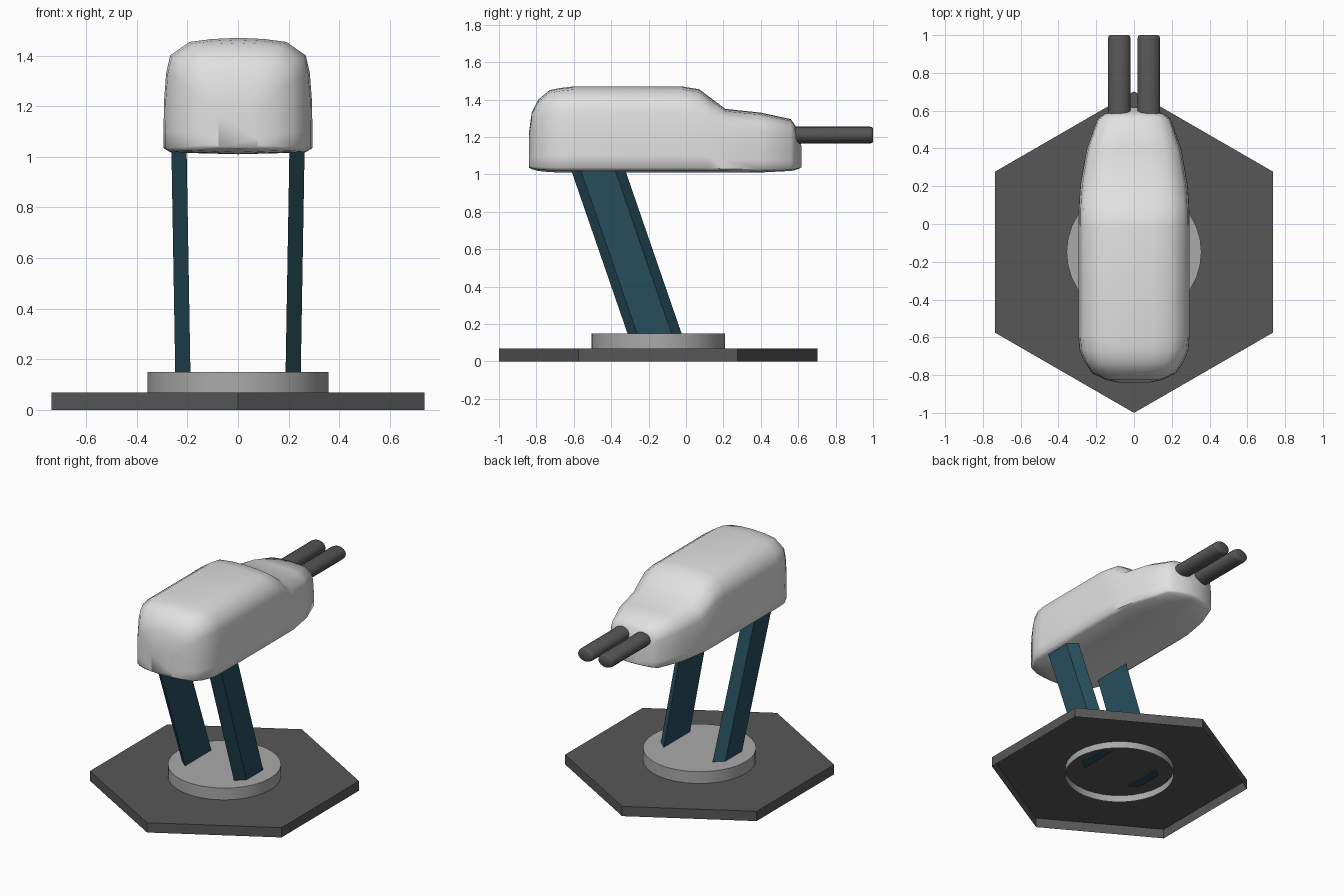
import bpy, bmesh, math

if "Cube" in bpy.data.objects:
    bpy.data.objects.remove(bpy.data.objects["Cube"])


def material(name, rgb):
    m = bpy.data.materials.new(name)
    m.diffuse_color = (*rgb, 1)
    m.use_nodes = True
    m.node_tree.nodes["Principled BSDF"].inputs["Base Color"].default_value = m.diffuse_color
    return m


LIGHT = material("light_grey", (0.75, 0.75, 0.75))
MID = material("mid_grey", (0.40, 0.40, 0.40))
DARK = material("dark_grey", (0.095, 0.095, 0.095))
TEAL = material("dark_teal", (0.02, 0.075, 0.107))


def loft(name, rings, mat, cap_start=True, cap_end=True, smooth=None):
    """Skin a row of closed rings that have equal point counts."""
    bm = bmesh.new()
    rows = [[bm.verts.new(p) for p in ring] for ring in rings]
    n = len(rows[0])
    for a, b in zip(rows, rows[1:]):
        for i in range(n):
            j = (i + 1) % n
            bm.faces.new((a[i], a[j], b[j], b[i]))
    if cap_start:
        bm.faces.new(rows[0][::-1])
    if cap_end:
        bm.faces.new(rows[-1])
    bmesh.ops.recalc_face_normals(bm, faces=bm.faces)
    me = bpy.data.meshes.new(name)
    bm.to_mesh(me)
    bm.free()
    ob = bpy.data.objects.new(name, me)
    bpy.context.collection.objects.link(ob)
    me.materials.append(mat)
    if smooth:
        bpy.ops.object.select_all(action='DESELECT')
        ob.select_set(True)
        bpy.context.view_layer.objects.active = ob
        bpy.ops.object.shade_smooth_by_angle(angle=math.radians(smooth))
    return ob


def circle(n, r):
    return [(r * math.sin(2 * math.pi * i / n), r * math.cos(2 * math.pi * i / n))
            for i in range(n)]


# Hexagonal plate and round turntable, both open underneath
CY = -0.149
for name, n, r, z0, z1, mat, smooth in (("base_plate", 6, 0.851, 0, 0.068, DARK, None),
                                        ("turntable", 32, 0.357, 0.02, 0.15, MID, 30)):
    loft(name, [[(x, y + CY, z) for x, y in circle(n, r)] for z in (z0, z1)],
         mat, cap_start=False, smooth=smooth)

# Slanted legs: wide inner face, narrower outer face
for side, label in ((1, "right"), (-1, "left")):
    rings = []
    for z in (0.06, 1.07):
        t = (z - 0.15) / 0.87
        dy, dx = -0.30 * t, 0.015 * t
        rings.append([(side * (x + dx), y + dy, z) for x, y in
                      ((0.188, -0.313), (0.248, -0.262), (0.248, -0.078), (0.188, -0.024))])
    loft(label + "_leg", rings, TEAL)

# Rounded body: stations of y, half width, top z, bottom z
stations = [
    (-0.840, 0.08, 1.22, 1.035), (-0.825, 0.15, 1.33, 1.028), (-0.79, 0.222, 1.40, 1.018),
    (-0.73, 0.262, 1.45, 1.012), (-0.67, 0.288, 1.462, 1.01), (-0.60, 0.294, 1.47, 1.01),
    (-0.30, 0.294, 1.47, 1.01), (-0.02, 0.294, 1.47, 1.01), (0.07, 0.293, 1.455, 1.01),
    (0.13, 0.290, 1.41, 1.01), (0.21, 0.284, 1.35, 1.01), (0.40, 0.25, 1.33, 1.01),
    (0.56, 0.192, 1.295, 1.018), (0.585, 0.155, 1.26, 1.023), (0.605, 0.09, 1.20, 1.03),
    (0.617, 0.04, 1.15, 1.038)]
# Half section: share of width, share of height
half = [(0.35, 0.99), (0.65, 0.965), (0.91, 0.85), (0.965, 0.70), (0.995, 0.45),
        (1, 0.20), (1, 0.055), (0.92, 0.02)]
section = [(0, 1)] + half + [(0, 0)] + [(-u, v) for u, v in reversed(half)]
loft("body", [[(u * w, y, zb + v * (zt - zb)) for u, v in section]
              for y, w, zt, zb in stations], LIGHT, smooth=60)

# Twin oval barrels with softened tips
for side, label in ((1, "right"), (-1, "left")):
    loft(label + "_barrel",
         [[(side * 0.078 + k * x, y, 1.21 + 0.76 * k * z) for x, z in circle(16, 0.06)]
          for y, k in ((0.50, 1), (0.982, 1), (0.995, 0.93), (1.0, 0.8))],
         DARK, smooth=40)
